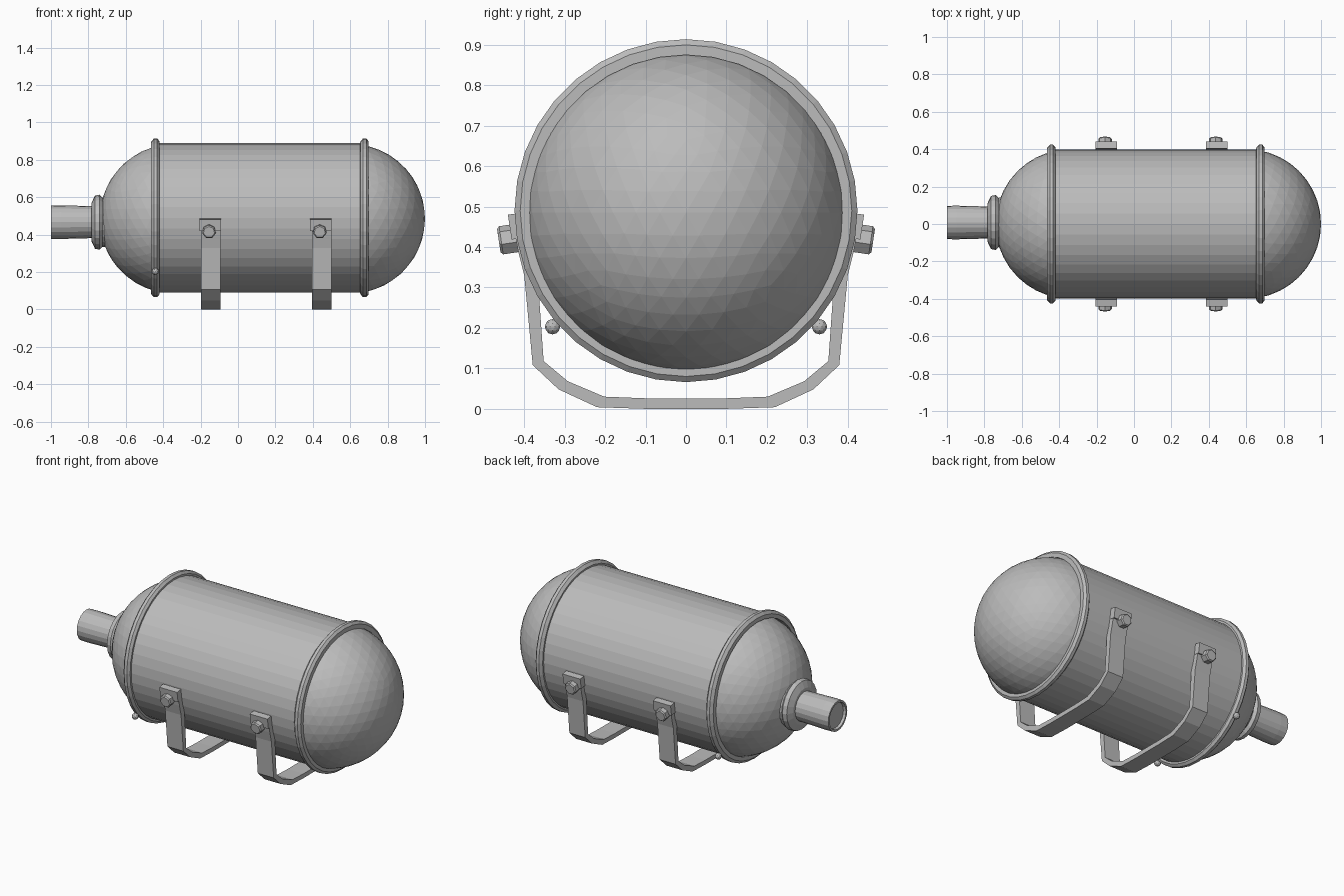
import bpy, bmesh, math
from mathutils import Matrix, Vector

if "Cube" in bpy.data.objects:
    bpy.data.objects.remove(bpy.data.objects["Cube"], do_unlink=True)

grey = bpy.data.materials.new("plain grey metal")
grey.use_nodes = True
grey.diffuse_color = (0.5, 0.5, 0.5, 1)
grey.node_tree.nodes["Principled BSDF"].inputs["Base Color"].default_value = (0.5, 0.5, 0.5, 1)

AXIS_Z = 0.49


def finish(name, bm):
    bmesh.ops.recalc_face_normals(bm, faces=bm.faces[:])
    mesh = bpy.data.meshes.new(name)
    bm.to_mesh(mesh)
    bm.free()
    mesh.materials.append(grey)
    obj = bpy.data.objects.new(name, mesh)
    bpy.context.collection.objects.link(obj)
    return obj


def lathe(name, profile, segments, y=0, z=AXIS_Z, closed=False):
    """Spin (x, radius) points about a line parallel to x."""
    bm = bmesh.new()
    verts = [bm.verts.new((x, 0, r)) for x, r in profile]
    pairs = list(zip(verts, verts[1:]))
    if closed:
        pairs.append((verts[-1], verts[0]))
    edges = [bm.edges.new(p) for p in pairs]
    bmesh.ops.spin(bm, geom=verts + edges, cent=(0, 0, 0), axis=(1, 0, 0),
                   angle=math.tau, steps=segments, use_merge=True)
    bmesh.ops.remove_doubles(bm, verts=bm.verts[:], dist=0.0001)
    bmesh.ops.translate(bm, vec=(0, y, z), verts=bm.verts[:])
    return finish(name, bm)


def dome(name, center_x, cut_x, side):
    """Faceted sphere cap lying beyond cut_x."""
    bm = bmesh.new()
    bmesh.ops.create_icosphere(bm, subdivisions=4, radius=0.4,
                               matrix=Matrix.Translation((center_x, 0, AXIS_Z - 0.005)))
    bmesh.ops.bisect_plane(bm, geom=bm.verts[:] + bm.edges[:] + bm.faces[:],
                           plane_co=(cut_x, 0, 0), plane_no=(-side, 0, 0), clear_outer=True)
    return finish(name, bm)


def strap(name, x, width, outer, inner):
    """U-shaped band bent through matching outer and inner (y, z) points."""
    bm = bmesh.new()
    rings = []
    for sign in (1, -1):
        half = list(zip(outer, inner))
        for o, i in (half if sign == 1 else half[::-1]):
            rings.append([bm.verts.new((x + dx * width / 2, sign * p[0], p[1]))
                          for p, dx in ((o, -1), (o, 1), (i, 1), (i, -1))])
    for a, b in zip(rings, rings[1:]):
        for k in range(4):
            n = (k + 1) % 4
            bm.faces.new((a[k], a[n], b[n], b[k]))
    bm.faces.new(rings[0])
    bm.faces.new(rings[-1])
    return finish(name, bm)


def block(name, center, size, tilt):
    bm = bmesh.new()
    bmesh.ops.create_cube(bm, size=1, matrix=Matrix.Translation(center)
                          @ Matrix.Rotation(tilt, 4, 'X') @ Matrix.Diagonal((*size, 1)))
    return finish(name, bm)


def bolt(name, center, radius, depth, tilt):
    bm = bmesh.new()
    bmesh.ops.create_cone(bm, cap_ends=True, segments=7, radius1=radius, radius2=radius,
                          depth=depth, matrix=Matrix.Translation(center)
                          @ Matrix.Rotation(tilt + math.pi / 2, 4, 'X'))
    bmesh.ops.bevel(bm, geom=[e for e in bm.edges if e.calc_face_angle() > 1.2],
                    offset=0.006, segments=1, affect='EDGES')
    return finish(name, bm)


# Tank shell and end domes
lathe("tank_body", [(-0.44, 0.399), (0.67, 0.399)], 44)
dome("right_end_dome", -0.34, -0.44, -1)
dome("left_end_dome", 0.6, 0.67, 1)

# Raised seam rings
for name, x in (("right_seam_ring", -0.442), ("left_seam_ring", 0.676)):
    ring = [(x - 0.024, 0.385), (x - 0.022, 0.408), (x - 0.008, 0.424),
            (x + 0.01, 0.424), (x + 0.022, 0.41), (x + 0.022, 0.385)]
    lathe(name, ring, 36, closed=True)

# Outlet collar and pipe
lathe("outlet_collar", [(-0.78, 0.08), (-0.782, 0.105), (-0.765, 0.142), (-0.74, 0.147),
                        (-0.725, 0.132), (-0.7, 0.135), (-0.68, 0.1)], 20, 0.008, 0.467)
lathe("outlet_pipe", [(-0.985, 0), (-0.985, 0.074), (-1, 0.077), (-1, 0.089),
                      (-0.95, 0.09), (-0.76, 0.085), (-0.7, 0.085)], 20, 0.008, 0.467)

# Mounting straps with end plates and bolts
outer = [(0.428, 0.46), (0.415, 0.39), (0.4, 0.33), (0.379, 0.108), (0.315, 0.048), (0.22, 0.004), (0.1, 0)]
inner = [(0.4, 0.46), (0.385, 0.39), (0.367, 0.33), (0.352, 0.118), (0.292, 0.068), (0.202, 0.03), (0.1, 0.026)]
for end, x in (("right", -0.145), ("left", 0.447)):
    strap(end + "_strap", x, 0.104, outer, inner)
    for side, s in (("back", 1), ("front", -1)):
        block(f"{end}_{side}_plate", (x - 0.004, s * 0.418, 0.452), (0.116, 0.036, 0.062), -s * 0.15)
        bolt(f"{end}_{side}_bolt", (x - 0.01, s * 0.436, 0.418), 0.037, 0.054, -s * 0.15)

# Small knobs under the right seam ring
for side, s in (("back", 1), ("front", -1)):
    bm = bmesh.new()
    bmesh.ops.create_icosphere(bm, subdivisions=2, radius=0.019,
                               matrix=Matrix.Translation((-0.442, s * 0.33, 0.203)))
    finish(side + "_knob", bm)
